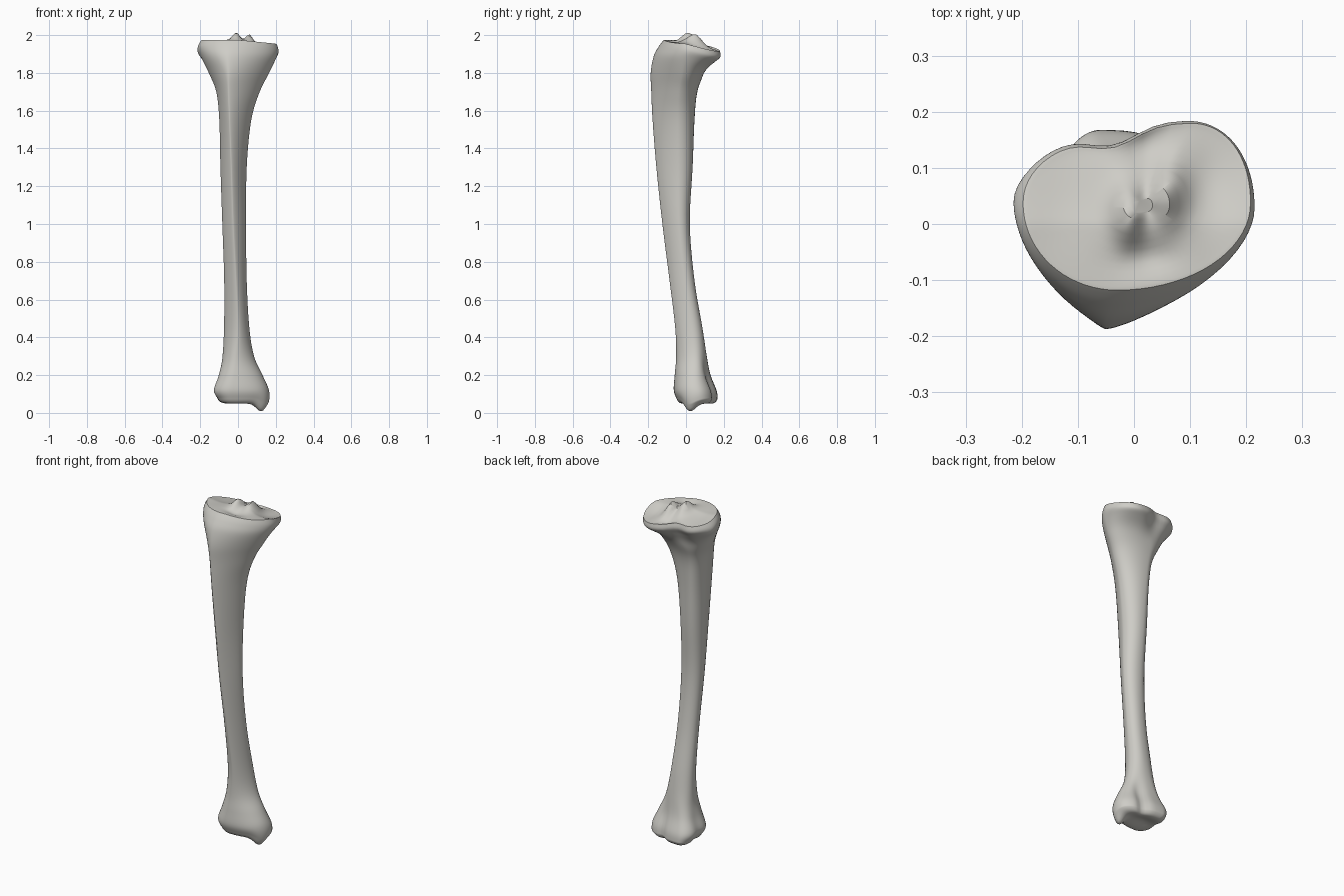
import bpy, bmesh, math
from mathutils import Vector

old = bpy.data.objects.get("Cube")
if old:
    bpy.data.objects.remove(old, do_unlink=True)

SEGMENTS = 72
STEPS = 6

# Cross-sections: height, left/right limits, front/back limits, crest x, front roundness
sections = [
    (.075, -.115, .165, -.05, .168, -.03, 2.2),
    (.12, -.135, .165, -.065, .162, -.03, 2.2),
    (.2, -.107, .13, -.06, .13, -.02, 2.0),
    (.3, -.083, .085, -.052, .11, -.01, 1.8),
    (.45, -.074, .06, -.057, .087, 0, 1.6),
    (.7, -.073, .046, -.087, .045, -.01, 1.45),
    (1, -.083, .043, -.125, .02, -.025, 1.4),
    (1.3, -.093, .046, -.157, .035, -.035, 1.4),
    (1.55, -.099, .07, -.177, .045, -.045, 1.4),
    (1.7, -.115, .115, -.184, .06, -.05, 1.4),
    (1.8, -.155, .165, -.187, .1, -.05, 1.45),
    (1.88, -.195, .2, -.172, .155, -.05, 1.65),
    (1.93, -.212, .215, -.145, .183, -.04, 1.8),
    (1.965, -.198, .208, -.118, .18, -.03, 2.0),
]


def smoothstep(low, high, value):
    t = min(1, max(0, (value - low) / (high - low)))
    return t * t * (3 - 2 * t)


def bell(x, y, cx, cy, width, depth):
    return math.exp(-((x - cx) / width) ** 2 - ((y - cy) / depth) ** 2)


def catmull(a, b, c, d, t):
    """Smooth interpolation between two neighbouring values b and c."""
    return b + .5 * t * (c - a + t * (2 * a - 5 * b + 4 * c - d + t * (3 * (b - c) + d - a)))


def smooth_sections():
    last = len(sections) - 1
    for i in range(last):
        group = [sections[min(last, max(0, i + k))] for k in (-1, 0, 1, 2)]
        for step in range(STEPS):
            yield [catmull(*values, step / STEPS) for values in zip(*group)]
    yield sections[last]


def rim_height(x, y):
    """The joint surface falls towards the back and the inner side."""
    return 1.975 - .27 * max(0, y) - .1 * max(0, x)


def plateau_height(x, y):
    spines = .045 * bell(x, y, -.01, .02, .025, .05) + .055 * bell(x, y, .06, .05, .025, .045)
    dish = .018 * bell(x, y, .14, .07, .05, .08) + .008 * bell(x, y, -.12, .03, .06, .08)
    hollow = .018 * bell(x, y, .02, -.06, .05, .03) + .02 * bell(x, y, .02, .14, .03, .04)
    return rim_height(x, y) + spines - dish - hollow


def ankle_height(x, y):
    arch = .018 * bell(x, y, -.02, .06, .1, .05)
    return .046 + arch - .052 * bell(x, y, .13, .015, .038, .045)


def ring_points(row):
    z, x0, x1, y0, y1, crest, power = row
    top = smoothstep(1.75, 1.93, z)
    ankle = 1 - smoothstep(.1, .35, z)
    widest = y0 + (y1 - y0) * (.62 - .1 * max(top, ankle))
    points = []
    for i in range(SEGMENTS):
        a = math.tau * i / SEGMENTS
        c, s = math.cos(a), math.sin(a)
        p = power if s < 0 else 2.15
        apex = crest if s < 0 else crest + .13 * top - .03 * ankle
        u, v = abs(c) ** (2 / p), abs(s) ** (2 / p)
        x = apex + ((x1 if c > 0 else x0) - apex) * u
        y = widest + ((y1 if s > 0 else y0) - widest) * v
        if s > 0:
            # Notch between the two upper condyles, and the groove behind the ankle
            y -= top * .035 * bell(x, 0, -.04, 0, .06, 1) * v
            y -= ankle * .025 * bell(x, 0, .06, 0, .03, 1) * v
        # Hollow on the outer side of the lower end
        x += ankle * .012 * bell(x, y, x0, .06, .05, .04)
        # Small facet at the outer back of the upper end
        x -= .012 * bell(y, z, .06, 1.9, .04, .03) * (c < 0)
        tilt = smoothstep(1.78, 1.965, z) * (rim_height(x, y) - 1.965)
        drop = bell(x, y, .15, .015, .04, .05) * (1 - smoothstep(.075, .14, z))
        points.append(Vector((x, y, z + tilt - .03 * drop)))
    return points


def bridge(bm, lower, upper):
    for i in range(SEGMENTS):
        j = (i + 1) % SEGMENTS
        bm.faces.new((lower[i], lower[j], upper[j], upper[i]))


def close_end(bm, edge, height, flip):
    """Fill an open end with shrinking rings that follow a height rule."""
    base = [v.co.copy() for v in edge]
    middle = sum(base, Vector()) / SEGMENTS
    previous = edge
    for scale in (.985, .96, .92, .86, .78, .7, .61, .52, .43, .34, .25, .16, .08):
        ring = []
        for point in base:
            co = middle.lerp(point, scale)
            co.z = point.z + (height(co.x, co.y) - point.z) * (1 - scale ** 9)
            ring.append(bm.verts.new(co))
        bridge(bm, *((ring, previous) if flip else (previous, ring)))
        previous = ring
    bm.faces.new(previous[::-1] if flip else previous)


# Whole bone as one continuous lofted skin
bm = bmesh.new()
rings = [[bm.verts.new(p) for p in ring_points(row)] for row in smooth_sections()]
for lower, upper in zip(rings, rings[1:]):
    bridge(bm, lower, upper)
close_end(bm, rings[-1], plateau_height, False)
close_end(bm, rings[0], ankle_height, True)
bmesh.ops.recalc_face_normals(bm, faces=bm.faces)
mesh = bpy.data.meshes.new("shin_bone")
bm.to_mesh(mesh)
bm.free()
bone = bpy.data.objects.new("shin_bone", mesh)
bpy.context.collection.objects.link(bone)

# Soften the lofted rings slightly
relax = bone.modifiers.new("relax", "SMOOTH")
relax.factor = .5
relax.iterations = 2

# Pale bone colour
colour = (.62, .61, .57, 1)
material = bpy.data.materials.new("pale_bone")
material.use_nodes = True
material.diffuse_color = colour
material.node_tree.nodes["Principled BSDF"].inputs["Base Color"].default_value = colour
mesh.materials.append(material)

bpy.context.view_layer.objects.active = bone
bone.select_set(True)
bpy.ops.object.shade_smooth_by_angle(angle=math.radians(50))
